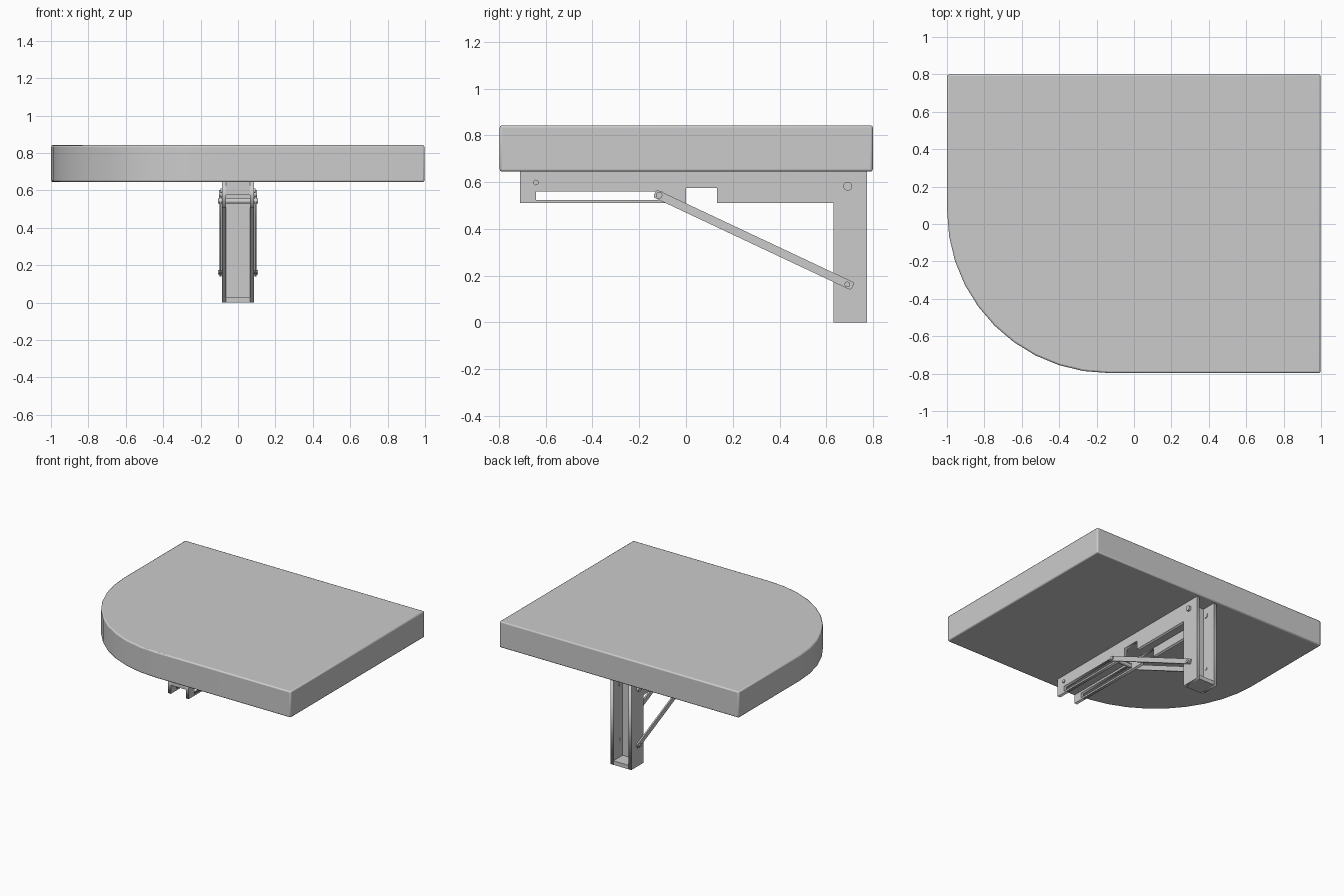
import bpy, bmesh, math
from mathutils import Matrix

if "Cube" in bpy.data.objects:
    bpy.data.objects.remove(bpy.data.objects["Cube"])


def finish(name, bm, smooth=False):
    bmesh.ops.recalc_face_normals(bm, faces=bm.faces[:])
    me = bpy.data.meshes.new(name)
    bm.to_mesh(me)
    bm.free()
    ob = bpy.data.objects.new(name, me)
    bpy.context.collection.objects.link(ob)
    if smooth:
        bpy.ops.object.select_all(action='DESELECT')
        ob.select_set(True)
        bpy.context.view_layer.objects.active = ob
        bpy.ops.object.shade_smooth_by_angle(angle=math.radians(30))
    return ob


def box(name, x, y, z):
    bm = bmesh.new()
    bmesh.ops.create_cube(bm, size=1)
    for v in bm.verts:
        v.co = [(a + b) / 2 + c * (b - a) for (a, b), c in zip((x, y, z), v.co)]
    return finish(name, bm)


def pin(name, x0, x1, y, z, r):
    # round bar along x
    bm = bmesh.new()
    m = Matrix.Translation(((x0 + x1) / 2, y, z)) @ Matrix.Rotation(math.pi / 2, 4, 'Y')
    bmesh.ops.create_cone(bm, cap_ends=True, segments=16, radius1=r, radius2=r,
                          depth=x1 - x0, matrix=m)
    return finish(name, bm, True)


def plate(name, x, thick, outlines):
    # flat plate in the yz plane; later outlines are holes
    cu = bpy.data.curves.new(name, 'CURVE')
    cu.dimensions = '2D'
    cu.fill_mode = 'BOTH'
    cu.extrude = thick / 2
    for pts in outlines:
        sp = cu.splines.new('POLY')
        sp.points.add(len(pts) - 1)
        for p, (a, b) in zip(sp.points, pts):
            p.co = (a, b, 0, 1)
        sp.use_cyclic_u = True
    ob = bpy.data.objects.new(name, cu)
    ob.rotation_euler = (math.pi / 2, 0, math.pi / 2)
    ob.location.x = x
    bpy.context.collection.objects.link(ob)
    return ob


# Table top with one large rounded corner
pts = [(0.997, -0.797), (0.997, 0.799), (-0.999, 0.799)]
r, n = 0.865, 10
for i in range(n + 1):
    a = math.pi + i / n * math.pi / 2
    pts.append((-0.999 + r + r * math.cos(a), -0.797 + r + r * math.sin(a)))
bm = bmesh.new()
f = bm.faces.new([bm.verts.new((x, y, 0.645)) for x, y in pts])
ext = bmesh.ops.extrude_face_region(bm, geom=[f])
for v in ext['geom']:
    if isinstance(v, bmesh.types.BMVert):
        v.co.z = 0.842
top = finish("table_top", bm, True)
bev = top.modifiers.new("edge", 'BEVEL')
bev.width = 0.009
bev.segments = 2
bev.limit_method = 'ANGLE'
bev.angle_limit = math.radians(30)

# Bracket: side plates, rail web, post web and foot
W, T = 0.086, 0.023
outline = [(-0.71, 0.51), (0, 0.51), (0, 0.575), (0.133, 0.575), (0.133, 0.51),
           (0.63, 0.51), (0.63, 0), (0.775, 0), (0.775, 0.645), (-0.71, 0.645)]
slot = [(-0.642, 0.523), (-0.1, 0.523), (-0.1, 0.56), (-0.642, 0.56)]
inner = W - T
box("rail_web", (-inner, inner), (-0.71, 0.64), (0.575, 0.645))
box("post_web", (-inner, inner), (0.64, 0.665), (0.0, 0.645))
box("post_foot", (-inner, inner), (0.63, 0.775), (0.0, 0.03))

# Brace arm end points
ya, za, yb, zb = -0.115, 0.543, 0.695, 0.162
ang = math.atan2(zb - za, yb - ya)
c, s = math.cos(ang), math.sin(ang)
length, h, e = math.hypot(yb - ya, zb - za), 0.018, 0.02
local = [(-e, -h * .6), (-e * .7, -h), (length + e * .7, -h), (length + e, -h * .6),
         (length + e, h * .6), (length + e * .7, h), (-e * .7, h), (-e, h * .6)]
arm = [(ya + c * u - s * v, za + s * u + c * v) for u, v in local]

for side, name in ((-1, "left"), (1, "right")):
    plate(name + "_side_plate", side * (W - T / 2), T, [outline, slot])
    plate(name + "_brace_arm", side * (W + 0.0065), 0.011, [arm])
    for label, y, z, rad, out in (("hinge_bolt", 0.692, 0.582, 0.019, 0.102),
                                  ("front_bolt", -0.642, 0.598, 0.012, 0.094),
                                  ("brace_bolt", yb - 0.005, zb, 0.012, 0.108)):
        x0, x1 = sorted((side * (inner - 0.005), side * out))
        pin(name + "_" + label, x0, x1, y, z, rad)

# Sliding pin through both slots
pin("slide_pin", -0.108, 0.108, ya, za, 0.014)
